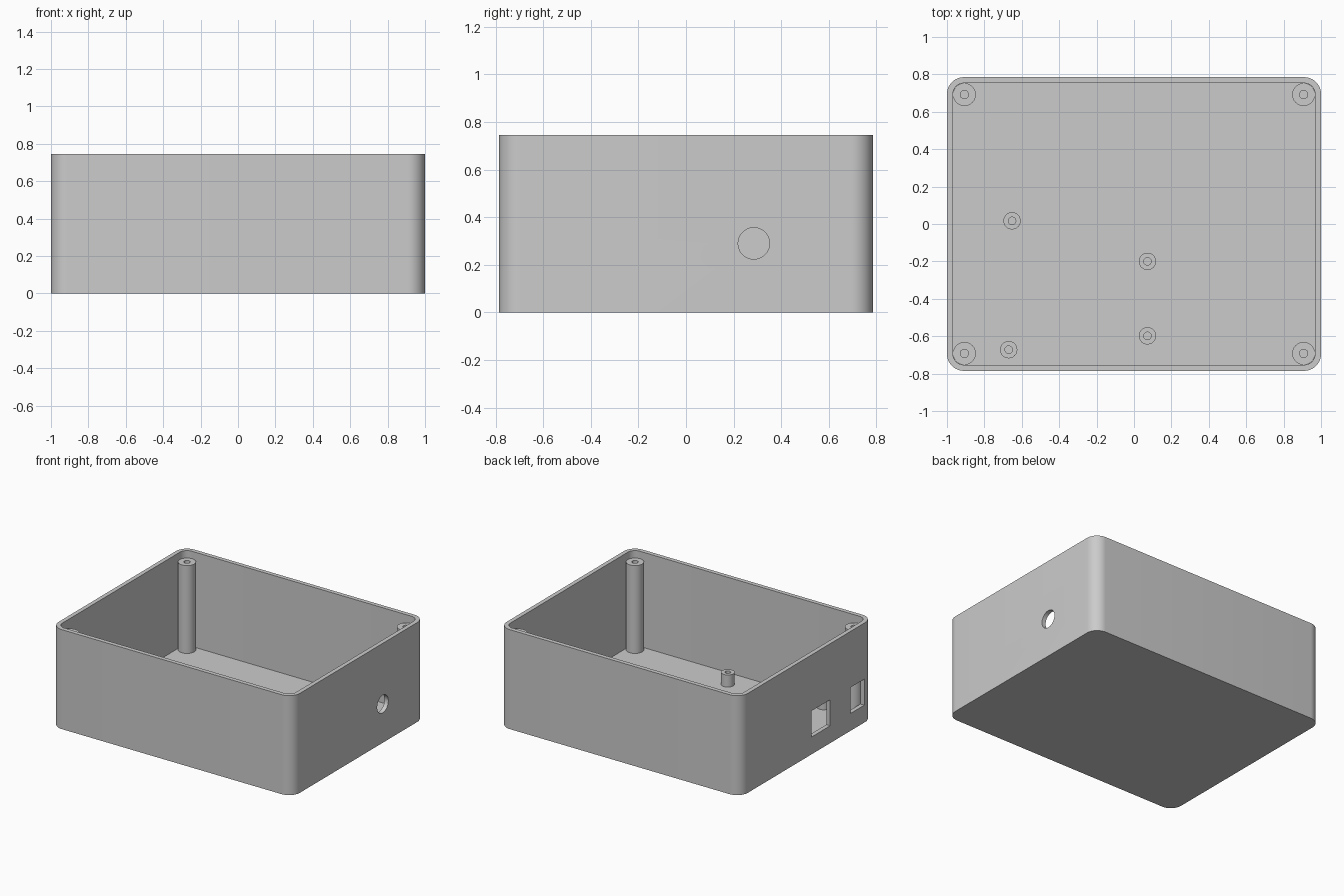
import bpy, bmesh
from math import cos, sin, pi, radians

if "Cube" in bpy.data.objects:
    bpy.data.objects.remove(bpy.data.objects["Cube"], do_unlink=True)

HX, HY, HEIGHT = 1.0, 0.785, 0.745
WALL, RADIUS = 0.032, 0.09

grey = bpy.data.materials.new("plain grey")
grey.use_nodes = True
COLOUR = (0.6, 0.6, 0.6, 1)
grey.diffuse_color = COLOUR
grey.node_tree.nodes["Principled BSDF"].inputs["Base Color"].default_value = COLOUR


def finish(bm, name):
    bmesh.ops.recalc_face_normals(bm, faces=bm.faces)
    mesh = bpy.data.meshes.new(name)
    bm.to_mesh(mesh)
    bm.free()
    mesh.materials.append(grey)
    ob = bpy.data.objects.new(name, mesh)
    bpy.context.collection.objects.link(ob)
    return ob


def smooth(ob):
    bpy.ops.object.select_all(action='DESELECT')
    ob.select_set(True)
    bpy.context.view_layer.objects.active = ob
    bpy.ops.object.shade_smooth_by_angle(angle=radians(30))


def rounded_loop(bm, hx, hy, r, z, steps=12):
    """Ring of vertices around a rounded rectangle."""
    ring = []
    for i, (sx, sy) in enumerate([(1, 1), (-1, 1), (-1, -1), (1, -1)]):
        for k in range(steps + 1):
            a = (i + k / steps) * pi / 2
            ring.append(bm.verts.new((sx * (hx - r) + r * cos(a),
                                      sy * (hy - r) + r * sin(a), z)))
    return ring


def circle_loop(bm, x, y, r, z, n=48):
    return [bm.verts.new((x + r * cos(2 * pi * k / n),
                          y + r * sin(2 * pi * k / n), z)) for k in range(n)]


def skin(bm, loops):
    """Bridge successive rings and cap the first and last."""
    for a, b in zip(loops, loops[1:]):
        for i in range(len(a)):
            j = (i + 1) % len(a)
            bm.faces.new((a[i], a[j], b[j], b[i]))
    bm.faces.new(loops[0])
    bm.faces.new(loops[-1])


# Open tray: outer wall, rim, inner wall and floor
bm = bmesh.new()
ix, iy, ir = HX - WALL, HY - WALL, RADIUS - WALL
skin(bm, [rounded_loop(bm, HX, HY, RADIUS, 0),
          rounded_loop(bm, HX, HY, RADIUS, HEIGHT),
          rounded_loop(bm, ix, iy, ir, HEIGHT),
          rounded_loop(bm, ix, iy, ir, WALL)])
case = finish(bm, "case_shell")


def cut(cutter):
    cutter.hide_render = True
    mod = case.modifiers.new("opening", 'BOOLEAN')
    mod.operation, mod.solver, mod.object = 'DIFFERENCE', 'EXACT', cutter
    bpy.context.view_layer.objects.active = case
    bpy.ops.object.modifier_apply(modifier=mod.name)
    bpy.data.objects.remove(cutter, do_unlink=True)


# Two rectangular ports through the -x wall
for y0, y1 in [(-0.278, -0.06), (-0.682, -0.516)]:
    bm = bmesh.new()
    bmesh.ops.create_cube(bm, size=1)
    for v in bm.verts:
        v.co = (-HX + v.co.x * 0.2, y1 if v.co.y > 0 else y0,
                0.325 if v.co.z > 0 else 0.13)
    cut(finish(bm, "port_cutter"))

# Round cable hole through the +x wall
bm = bmesh.new()
bmesh.ops.create_cone(bm, cap_ends=True, segments=48, radius1=0.066,
                      radius2=0.066, depth=0.2)
for v in bm.verts:
    v.co = (HX + v.co.z, 0.285 + v.co.x, 0.29 + v.co.y)
cut(finish(bm, "cable_hole_cutter"))
smooth(case)


def screw_post(name, x, y, r, bore, top):
    """Round post with a screw bore down to the floor."""
    bm = bmesh.new()
    skin(bm, [circle_loop(bm, x, y, r, WALL / 2),
              circle_loop(bm, x, y, r, top),
              circle_loop(bm, x, y, bore, top),
              circle_loop(bm, x, y, bore, WALL)])
    smooth(finish(bm, name))


# Tall lid posts in the corners
for sx, side in ((1, "left"), (-1, "right")):
    for sy, end in ((1, "back"), (-1, "front")):
        screw_post(f"lid_post_{end}_{side}", sx * 0.907, sy * 0.692, 0.061, 0.022, 0.69)

# Short circuit board standoffs
for i, (x, y) in enumerate([(-0.652, 0.017), (-0.67, -0.672),
                            (0.072, -0.2), (0.072, -0.598)]):
    screw_post(f"board_standoff_{i + 1}", x, y, 0.046, 0.02, 0.123)
